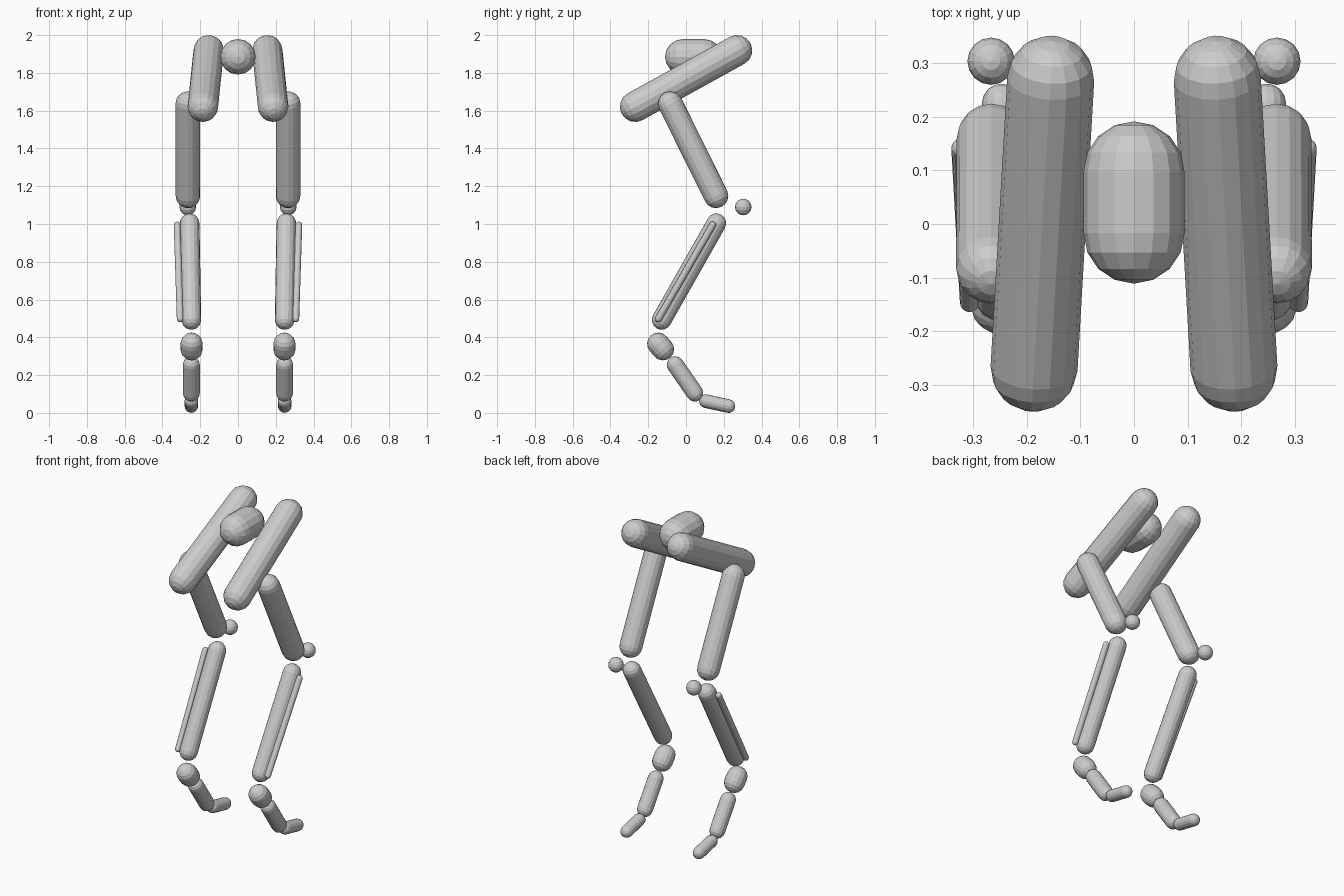
import bpy, bmesh
from math import pi, sin, cos
from mathutils import Vector, Matrix

if "Cube" in bpy.data.objects:
    bpy.data.objects.remove(bpy.data.objects["Cube"])

SIDES, RINGS = 16, 4


def capsule(name, a, b, r):
    """Flat-shaded capsule whose cap centres are a and b."""
    a, b = Vector(a), Vector(b)
    length = (b - a).length
    angles = [i * pi / 2 / RINGS for i in range(RINGS + 1)]
    # half profile: lower cap, then upper cap
    profile = [(r * sin(t), -r * cos(t)) for t in angles]
    profile += [(r * cos(t), length + r * sin(t)) for t in angles]
    bm = bmesh.new()
    vs = [bm.verts.new((x, 0, z)) for x, z in profile]
    es = [bm.edges.new(p) for p in zip(vs, vs[1:])]
    bmesh.ops.spin(bm, geom=vs + es, cent=(0, 0, 0), axis=(0, 0, 1),
                   angle=2 * pi, steps=SIDES)
    bmesh.ops.remove_doubles(bm, verts=bm.verts, dist=1e-4)
    bmesh.ops.recalc_face_normals(bm, faces=bm.faces)
    finish(name, bm, Matrix.Translation(a) @ (b - a).to_track_quat('Z', 'Y').to_matrix().to_4x4())


def ball(name, c, r):
    bm = bmesh.new()
    bmesh.ops.create_uvsphere(bm, u_segments=SIDES, v_segments=2 * RINGS, radius=r)
    finish(name, bm, Matrix.Translation(c))


def finish(name, bm, matrix):
    bm.transform(matrix)
    mesh = bpy.data.meshes.new(name)
    bm.to_mesh(mesh)
    bm.free()
    bpy.context.collection.objects.link(bpy.data.objects.new(name, mesh))


# Leg bones: name, upper end, lower end, radius
BONES = [
    ("hip_bone", (0.155, 0.27, 1.919), (0.186, -0.269, 1.621), 0.081),
    ("thigh_bone", (0.266, -0.083, 1.637), (0.265, 0.159, 1.149), 0.065),
    ("shin_bone", (0.256, 0.161, 1.004), (0.247, -0.129, 0.492), 0.052),
    ("outer_shin_bone", (0.322, 0.141, 0.995), (0.306, -0.146, 0.498), 0.018),
    ("ankle", (0.246, -0.147, 0.366), (0.246, -0.122, 0.337), 0.059),
    ("foot_bone", (0.247, -0.057, 0.255), (0.247, 0.047, 0.105), 0.045),
    ("toe_bone", (0.247, 0.105, 0.062), (0.247, 0.225, 0.036), 0.036),
]

# Central spine block
capsule("sacrum", (0, -0.017, 1.885), (0, 0.097, 1.885), 0.094)

# Both legs
for side, s in (("right", 1), ("left", -1)):
    for name, a, b, r in BONES:
        capsule(f"{side}_{name}", (s * a[0], *a[1:]), (s * b[0], *b[1:]), r)
    ball(f"{side}_kneecap", (s * 0.266, 0.303, 1.09), 0.044)
